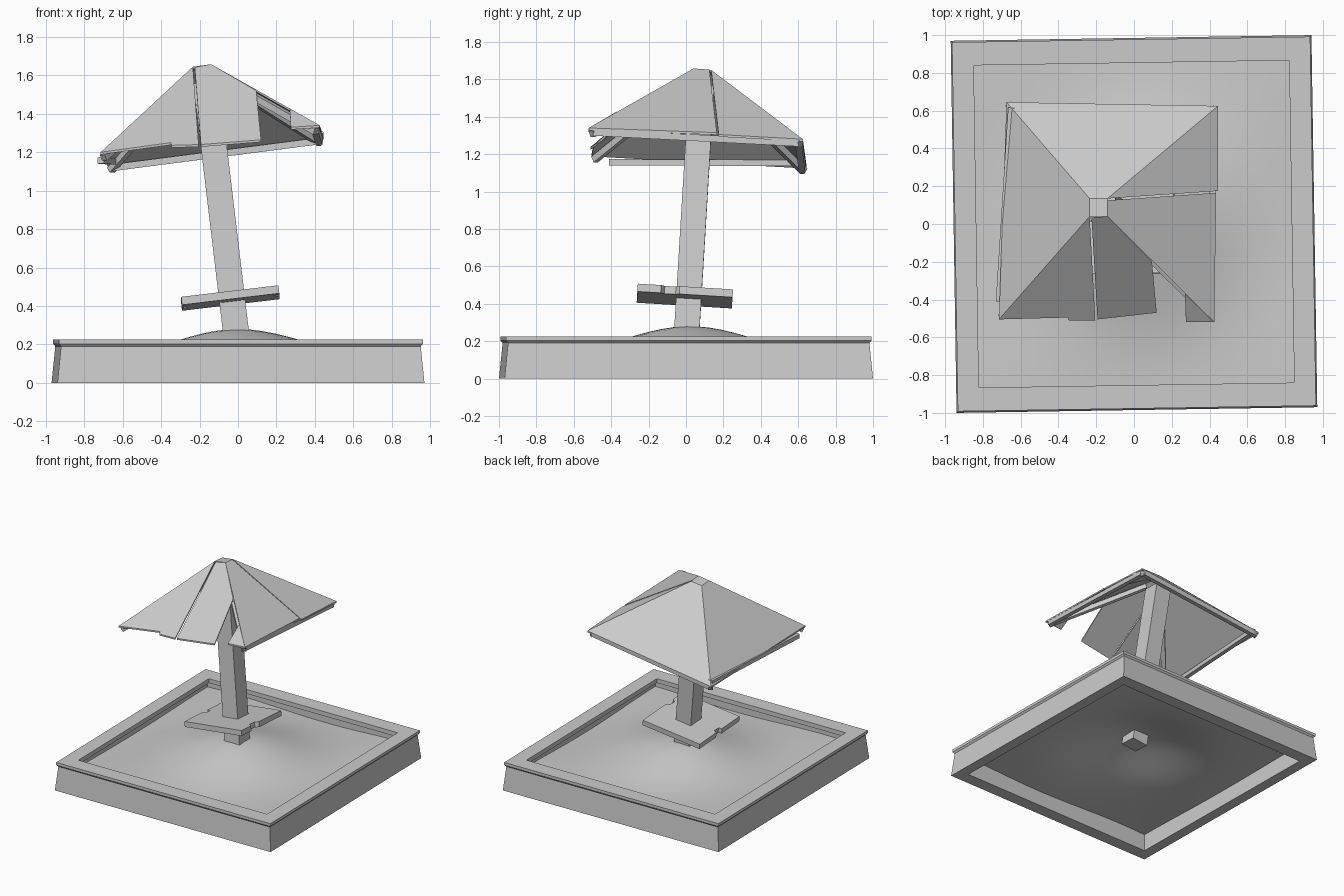
import bpy, bmesh, math
from mathutils import Vector, Matrix

if "Cube" in bpy.data.objects:
    bpy.data.objects.remove(bpy.data.objects["Cube"])


def make(name, verts, faces, matrix=None):
    bm = bmesh.new()
    vs = [bm.verts.new(v) for v in verts]
    for f in faces:
        bm.faces.new([vs[i] for i in f])
    bmesh.ops.recalc_face_normals(bm, faces=bm.faces)
    me = bpy.data.meshes.new(name)
    bm.to_mesh(me)
    bm.free()
    ob = bpy.data.objects.new(name, me)
    bpy.context.collection.objects.link(ob)
    if matrix:
        ob.matrix_world = matrix
    return ob


def slab(name, pts, t, matrix=None):
    """Polygon outline given thickness t downwards."""
    n = len(pts)
    verts = [Vector(p) for p in pts]
    verts += [v - Vector((0, 0, t)) for v in verts]
    faces = [tuple(range(n)), tuple(range(2 * n - 1, n - 1, -1))]
    faces += [(i, (i + 1) % n, n + (i + 1) % n, n + i) for i in range(n)]
    return make(name, verts, faces, matrix)


def beam(name, a, b, w, h=None, up=(0, 0, 1)):
    """Square bar between two points."""
    a, b, h = Vector(a), Vector(b), h or w
    d = (b - a).normalized()
    s = d.cross(Vector(up)).normalized() * w / 2
    u = s.cross(d).normalized() * h / 2
    verts = [p + i * s + j * u for p in (a, b)
             for i, j in ((-1, -1), (1, -1), (1, 1), (-1, 1))]
    faces = [(0, 1, 2, 3), (7, 6, 5, 4)]
    faces += [(i, (i + 1) % 4, 4 + (i + 1) % 4, 4 + i) for i in range(4)]
    return make(name, verts, faces)


turn = Matrix.Rotation(math.radians(0.9), 4, 'Z')

# Sandbox wall and rim: square loops lofted round a closed profile
profile = [(.955, .985, 0), (.936, .966, .19), (.948, .977, .203), (.948, .977, .225),
           (.835, .853, .225), (.835, .853, .19), (.87, .885, .19), (.87, .885, 0)]
verts = [(sx * a, sy * b, z) for a, b, z in profile
         for sx, sy in ((-1, -1), (1, -1), (1, 1), (-1, 1))]
n = len(profile)
faces = [(4 * k + i, 4 * k + (i + 1) % 4, 4 * ((k + 1) % n) + (i + 1) % 4, 4 * ((k + 1) % n) + i)
         for k in range(n) for i in range(4)]
make("sandbox_frame", verts, faces, turn)

# Sand heaped around the post
N = 28
verts = []
for j in range(N + 1):
    for i in range(N + 1):
        x, y = (2 * i / N - 1) * .87, (2 * j / N - 1) * .885
        m = math.exp(-(x * x + (y - .02) ** 2) / .2)
        z = .13 + .15 * m + .012 * (1 - m) * math.sin(4 * x + 1) * math.cos(3.5 * y)
        verts.append((x, y, z))
faces = [(j * (N + 1) + i, j * (N + 1) + i + 1, (j + 1) * (N + 1) + i + 1, (j + 1) * (N + 1) + i)
         for j in range(N) for i in range(N)]
sand = make("sand", verts, faces, turn)
for p in sand.data.polygons:
    p.use_smooth = True

# Leaning post
foot, top = Vector((-.003, .001, .2)), Vector((-.165, .083, 1.56))
beam("post", foot, top, .135, up=(0, 1, 0))

# Small broken table, square to the post
lean = (top - foot).to_track_quat('Z', 'Y').to_matrix()
z = lean.col[2]
x = (Vector((1, 0, 0)) - z * z.x).normalized()
y = z.cross(x)
frame = Matrix((x, y, z)).transposed().to_4x4()
frame.translation = (-.043, -.005, .462)
slab("table", [(-.255, -.255, 0), (.255, -.255, 0), (.255, -.13, 0), (.225, -.11, 0),
               (.23, -.05, 0), (.255, -.03, 0), (.255, .255, 0), (-.255, .255, 0),
               (-.255, .04, 0), (-.225, .03, 0), (-.23, -.02, 0), (-.255, -.03, 0)],
     .042, frame)

# Roof corners: f/b = front/back, l/r = left/right
eave = {"fl": (-.715, -.505, 1.2), "fr": (.425, -.52, 1.34),
        "br": (.445, .625, 1.28), "bl": (-.675, .645, 1.135)}
peak = {"fl": (-.235, .04, 1.645), "fr": (-.14, .04, 1.658),
        "br": (-.14, .135, 1.65), "bl": (-.235, .135, 1.638)}
T = .012
slab("roof_cap", [peak[k] for k in ("fl", "fr", "br", "bl")], T)
slab("roof_back", [peak["br"], eave["br"], eave["bl"], peak["bl"]], T)
slab("roof_left", [peak["bl"], eave["bl"], eave["fl"], peak["fl"]], T)
slab("roof_right_front", [peak["fr"], eave["fr"], (.435, .165, 1.315), (-.14, .125, 1.652)], T)
slab("roof_right_back", [peak["br"], (.445, .175, 1.305), eave["br"]], T)
# Broken front face
slab("roof_front_left", [peak["fl"], eave["fl"], (-.35, -.495, 1.25),
                         (-.345, -.51, 1.236), (-.205, -.51, 1.24)], T)
slab("roof_front_sagging", [(-.225, .035, 1.642), (-.193, -.505, 1.24), (.12, -.47, 1.265),
                            (.095, -.197, 1.52), peak["fr"]], T)
slab("roof_front_corner", [(.27, -.37, 1.428), (.275, -.52, 1.33), eave["fr"]], T)

# Hip rafters under the roof edges
drop = Vector((0, 0, -.042))
for k in eave:
    a, b = Vector(eave[k]), Vector(peak[k])
    beam("rafter_" + k, a.lerp(b, .03) + drop, a.lerp(b, .95) + drop, .035)

# Eave beams, the left one fallen loose
mid = Vector((-.13, .06, 1.24))
inner = {k: Vector(v).lerp(mid, .04) + Vector((0, 0, -.02)) for k, v in eave.items()}
beam("eave_beam_back", inner["bl"], inner["br"], .035)
beam("eave_beam_right", inner["br"], inner["fr"], .035)
beam("eave_beam_left", (-.715, -.41, 1.157), (-.65, .615, 1.152), .033)
